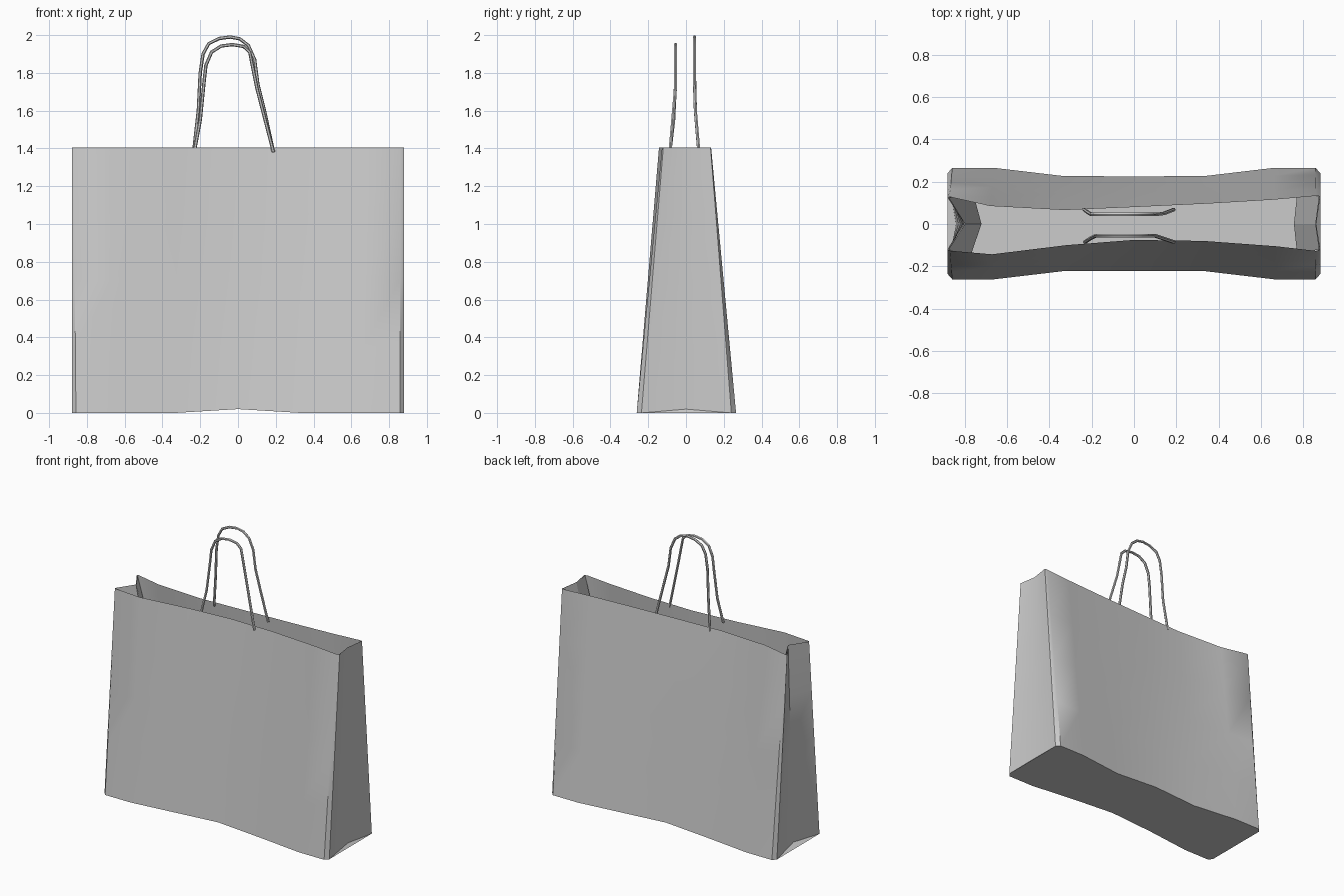
import bpy, bmesh, math
from mathutils import Vector

cube = bpy.data.objects.get("Cube")
if cube:
    bpy.data.objects.remove(cube, do_unlink=True)

HEIGHT = 1.405
paper = bpy.data.materials.new("grey_paper")
paper.use_nodes = True
paper.diffuse_color = (0.6, 0.6, 0.6, 1)
paper.node_tree.nodes["Principled BSDF"].inputs["Base Color"].default_value = (0.6, 0.6, 0.6, 1)


def add_object(name, data):
    obj = bpy.data.objects.new(name, data)
    bpy.context.collection.objects.link(obj)
    data.materials.append(paper)
    bpy.ops.object.select_all(action='DESELECT')
    obj.select_set(True)
    bpy.context.view_layer.objects.active = obj
    return obj


def smooth(angle):
    bpy.ops.object.shade_smooth_by_angle(angle=math.radians(angle))


# Outlines as (x, y), listed from the left end of each wide side to its right end
base_side = [(-.88, .24), (-.858, .265), (-.66, .265), (-.33, .226), (0, .225),
             (.33, .226), (.66, .265), (.857, .265), (.88, .24)]
rim_back = [(-.88, .125), (-.87, .128), (-.68, .085), (-.33, .066), (0, .08),
            (.36, .097), (.66, .115), (.86, .133), (.88, .13)]
rim_front = [(-.88, -.12), (-.87, -.126), (-.67, -.143), (-.32, -.1), (0, -.075),
             (.33, -.08), (.67, -.105), (.86, -.127), (.88, -.12)]
n = len(base_side)
base_front = [(x, -y + .004) for x, y in base_side]
base = base_front + [(.86, 0)] + base_side[::-1] + [(-.84, 0)]
rim = rim_front + [(.86, 0)] + rim_back[::-1] + [(-.8, 0)]

# Bag body: tapered open wall, with a floor lifted slightly in the middle
bm = bmesh.new()
rows = []
for i in range(5):
    t = i / 4
    row = []
    for (bx, by), (rx, ry) in zip(base, rim):
        p = Vector((bx, by, 0)).lerp(Vector((rx, ry, HEIGHT)), t)
        if i == 0 and (bx == 0 or by == 0):
            p.z = .02
        row.append(bm.verts.new(p))
    rows.append(row)
count = len(base)
for low, high in zip(rows, rows[1:]):
    for j in range(count):
        k = (j + 1) % count
        bm.faces.new((low[j], low[k], high[k], high[j]))
floor = rows[0]
front, back = floor[:n], floor[n + 1:2 * n + 1][::-1]
for j in range(n - 1):
    bm.faces.new((front[j + 1], front[j], back[j], back[j + 1]))
bm.faces.new((front[-1], back[-1], floor[n]))
bm.faces.new((back[0], front[0], floor[-1]))
body_mesh = bpy.data.meshes.new("bag_body")
bm.to_mesh(body_mesh)
bm.free()
add_object("bag_body", body_mesh)
smooth(40)

# Folded-in end flaps hanging from the rim
def end_flap(name, top, bottom, depth):
    flap = bmesh.new()
    upper = [flap.verts.new((x, y, HEIGHT - .002)) for x, y in top]
    lower = [flap.verts.new((x, y, HEIGHT - depth)) for x, y in bottom]
    for j in range(2):
        flap.faces.new((upper[j], upper[j + 1], lower[j + 1], lower[j]))
    mesh = bpy.data.meshes.new(name)
    flap.to_mesh(mesh)
    flap.free()
    add_object(name, mesh)


end_flap("left_end_flap", [(.875, -.12), (.858, 0), (.875, .13)],
         [(.77, -.14), (.755, 0), (.77, .14)], .42)
end_flap("right_end_flap", [(-.875, -.12), (-.798, 0), (-.875, .125)],
         [(-.775, -.16), (-.72, 0), (-.755, .13)], .42)


# Cord handles, leaning inward toward the top
def handle(name, path, y_base, y_top):
    curve = bpy.data.curves.new(name, 'CURVE')
    curve.dimensions = '3D'
    curve.bevel_depth = .009
    curve.bevel_resolution = 1
    curve.use_fill_caps = True
    spline = curve.splines.new('POLY')
    spline.points.add(len(path) - 1)
    for point, (x, z) in zip(spline.points, path):
        t = min(1, (z - 1.38) / .4)
        ease = 1 - (1 - t) ** 2
        point.co = (x, y_base + (y_top - y_base) * ease, z, 1)
    add_object(name, curve)
    bpy.ops.object.convert(target='MESH')
    smooth(50)


handle("back_handle", [(-.235, 1.38), (-.21, 1.6), (-.2, 1.8), (-.185, 1.9), (-.155, 1.955),
                       (-.1, 1.982), (-.04, 1.99), (.01, 1.98), (.055, 1.945), (.088, 1.87),
                       (.105, 1.74), (.14, 1.6), (.188, 1.38)], .068, .045)
handle("front_handle", [(-.232, 1.38), (-.2, 1.55), (-.18, 1.75), (-.17, 1.84), (-.14, 1.91),
                        (-.09, 1.942), (-.03, 1.95), (.03, 1.94), (.062, 1.91), (.08, 1.82),
                        (.1, 1.72), (.188, 1.38)], -.085, -.055)
